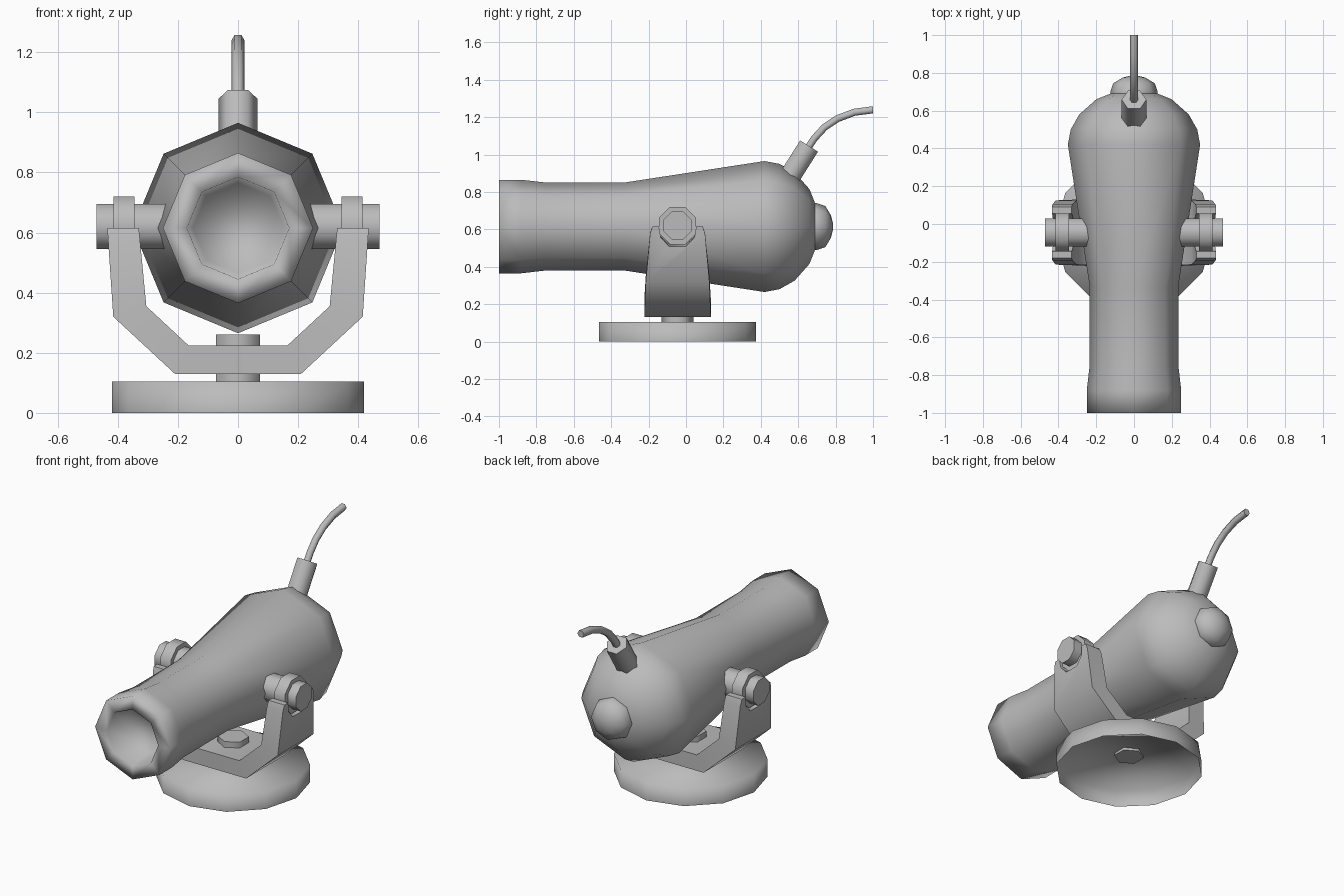
import bpy, bmesh, math
from mathutils import Matrix, Vector

if "Cube" in bpy.data.objects:
    bpy.data.objects.remove(bpy.data.objects["Cube"])

grey = bpy.data.materials.new("plain grey")
grey.use_nodes = True
GREY = (0.5, 0.5, 0.5, 1)
grey.diffuse_color = GREY
grey.node_tree.nodes["Principled BSDF"].inputs["Base Color"].default_value = GREY

PIVOT_Y = -0.045
AXIS_Z = 0.615


def finish(name, bm, angle=180):
    """Turn a bmesh into a smooth shaded object."""
    bmesh.ops.recalc_face_normals(bm, faces=bm.faces)
    mesh = bpy.data.meshes.new(name)
    bm.to_mesh(mesh)
    bm.free()
    mesh.materials.append(grey)
    obj = bpy.data.objects.new(name, mesh)
    bpy.context.collection.objects.link(obj)
    bpy.ops.object.select_all(action="DESELECT")
    obj.select_set(True)
    bpy.context.view_layer.objects.active = obj
    if angle >= 180:
        bpy.ops.object.shade_smooth()
    else:
        bpy.ops.object.shade_smooth_by_angle(angle=math.radians(angle))
    return obj


def lathe(name, profile, sides, location, rotation=Matrix(), phase=0.0,
          caps=(True, True), angle=180):
    """Revolve (radius, height) points about local z, then place the part."""
    bm = bmesh.new()
    rings = []
    for r, h in profile:
        turns = [phase + math.tau * i / sides for i in range(sides)]
        rings.append([bm.verts.new((r * math.cos(t), r * math.sin(t), h)) for t in turns])
    for a, b in zip(rings, rings[1:]):
        for i in range(sides):
            j = (i + 1) % sides
            bm.faces.new((a[i], a[j], b[j], b[i]))
    for ring, wanted in zip((rings[0], rings[-1]), caps):
        if wanted:
            bm.faces.new(ring)
    bm.transform(Matrix.Translation(location) @ rotation)
    return finish(name, bm, angle)


along_y = Matrix.Rotation(-math.pi / 2, 4, "X")
along_x = Matrix.Rotation(math.pi / 2, 4, "Y")

# Lamp body with a hollow mouth, and the cap at its back
lathe("lamp_body",
      [(0.15, -0.85), (0.17, -1), (0.25, -1), (0.25, -0.88), (0.235, -0.75),
       (0.235, -0.33), (0.35, 0.42), (0.335, 0.5), (0.29, 0.58), (0.2, 0.66),
       (0.1, 0.7)], 8, (0, 0, AXIS_Z), along_y)
lathe("back_cap", [(0.125, 0.66), (0.125, 0.7), (0.11, 0.745), (0.06, 0.775), (0.02, 0.785)],
      8, (0, 0, AXIS_Z), along_y)

# Base shell, open underneath, and the swivel pin
lathe("base", [(0.42, 0), (0.42, 0.105)], 12, (0, PIVOT_Y, 0), caps=(False, True))
lathe("swivel_pin", [(0.085, 0.09), (0.085, 0.26)], 6, (0, PIVOT_Y, 0),
      phase=math.pi / 2, angle=62)

# Axle and collar on each side
for side, word in ((1, "left"), (-1, "right")):
    for part, r, x0, x1 in (("axle", 0.081, 0.2, 0.47), ("collar", 0.108, 0.345, 0.415)):
        lathe(f"{word}_{part}", [(r, side * x0), (r, side * x1)], 8,
              (0, PIVOT_Y, 0.62), along_x, math.pi / 8, angle=50)

# Bracket: half of the U, mirrored, with a notch for the axle in the arm
bm = bmesh.new()


def section(outer, inner, half):
    return [bm.verts.new((x, PIVOT_Y + s * half, z))
            for (x, z), s in ((outer, -1), (outer, 1), (inner, 1), (inner, -1))]


def arm_point(y, t, a, b):
    p = Vector(a).lerp(Vector(b), t)
    return bm.verts.new((p.x, PIVOT_Y + y, p.y))


low_out, top_out = (0.415, 0.32), (0.435, 0.615)
low_in, top_in = (0.305, 0.355), (0.33, 0.615)
strips = [section((0, 0.13), (0, 0.225), 0.178),
          section((0.21, 0.13), (0.165, 0.225), 0.178),
          section(low_out, low_in, 0.17)]
for a, b in zip(strips, strips[1:]):
    for i in range(4):
        j = (i + 1) % 4
        bm.faces.new((a[i], a[j], b[j], b[i]))

half_outline = [(0.17, 0), (0.147, 0.87), (0.135, 1), (0.1, 1), (0.09, 0.8), (0.045, 0.64)]
outline = half_outline + [(-y, t) for y, t in reversed(half_outline)]
outer = [arm_point(y, t, low_out, top_out) for y, t in outline]
inner = [arm_point(y, t, low_in, top_in) for y, t in outline]
n = len(outline)
for ring in (outer, inner):
    for i in range(n // 2 - 1):
        bm.faces.new((ring[i], ring[i + 1], ring[n - 2 - i], ring[n - 1 - i])) if i == -1 else None
    bm.faces.new(ring)
for i in range(n - 1):
    bm.faces.new((outer[i], outer[i + 1], inner[i + 1], inner[i]))
bmesh.ops.remove_doubles(bm, verts=bm.verts, dist=0.001)
bracket = finish("bracket", bm, 60)
mirror = bracket.modifiers.new("Mirror", "MIRROR")
mirror.use_axis = (True, False, False)

# Cable socket and the bent cable
tilt = Matrix.Rotation(-math.atan2(0.095, 0.15), 4, "X")
lathe("cable_socket", [(0.065, -0.25), (0.065, 0)], 6, (0, 0.658, 1.045), tilt, angle=62)

path = [(0.645, 1.025), (0.685, 1.085), (0.74, 1.145), (0.81, 1.192), (0.9, 1.226), (1.0, 1.239)]
bm = bmesh.new()
rings = []
for k, (y, z) in enumerate(path):
    y0, z0 = path[max(k - 1, 0)]
    y1, z1 = path[min(k + 1, len(path) - 1)]
    heading = math.atan2(z1 - z0, y1 - y0) if k < len(path) - 1 else 0
    turn = Matrix.Translation((0, y, z)) @ Matrix.Rotation(heading, 4, "X")
    angles = [math.tau * i / 6 for i in range(6)]
    rings.append([bm.verts.new(turn @ Vector((0.022 * math.cos(t), 0, 0.022 * math.sin(t))))
                  for t in angles])
for a, b in zip(rings, rings[1:]):
    for i in range(6):
        j = (i + 1) % 6
        bm.faces.new((a[i], a[j], b[j], b[i]))
for ring in (rings[0], rings[-1]):
    bm.faces.new(ring)
finish("cable", bm, 62)
